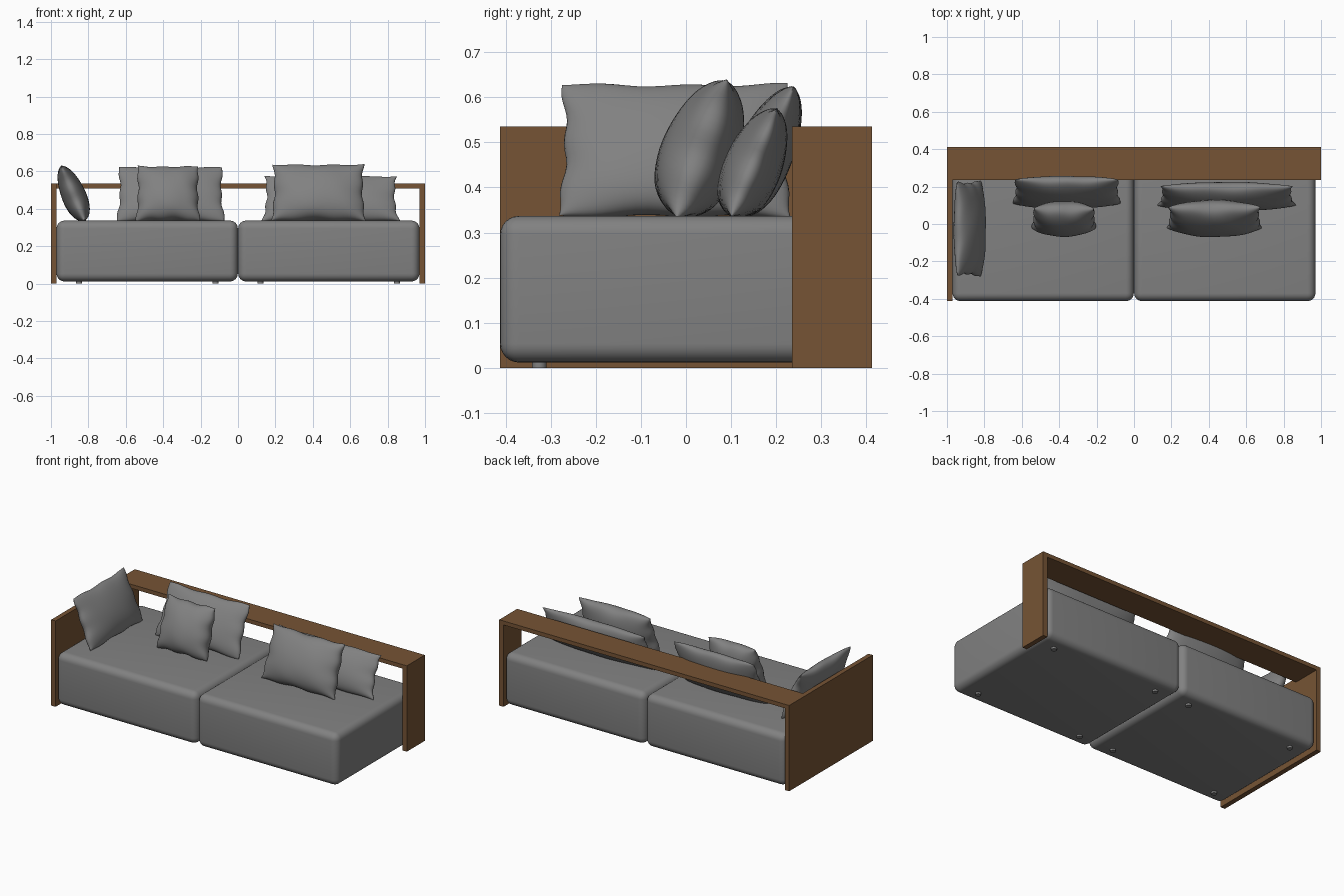
import bpy, bmesh, math
from mathutils import Matrix, Vector

if "Cube" in bpy.data.objects:
    bpy.data.objects.remove(bpy.data.objects["Cube"])


def material(name, rgb):
    m = bpy.data.materials.new(name)
    m.diffuse_color = (*rgb, 1)
    m.use_nodes = True
    m.node_tree.nodes["Principled BSDF"].inputs["Base Color"].default_value = m.diffuse_color
    return m


fabric = material("grey fabric", (0.22, 0.22, 0.22))
wood = material("brown wood", (0.18, 0.088, 0.035))


def add(bm, name, mat, smooth=None):
    bmesh.ops.recalc_face_normals(bm, faces=bm.faces)
    me = bpy.data.meshes.new(name)
    bm.to_mesh(me)
    bm.free()
    me.materials.append(mat)
    ob = bpy.data.objects.new(name, me)
    bpy.context.collection.objects.link(ob)
    if smooth:
        bpy.ops.object.select_all(action='DESELECT')
        ob.select_set(True)
        bpy.context.view_layer.objects.active = ob
        bpy.ops.object.shade_smooth_by_angle(angle=math.radians(smooth))
    return ob


def box(name, lo, hi, mat, radius=0):
    lo, hi = Vector(lo), Vector(hi)
    bm = bmesh.new()
    bmesh.ops.create_cube(bm, size=1, matrix=Matrix.Translation((lo + hi) / 2)
                          @ Matrix.Diagonal((*(hi - lo), 1)))
    if radius:
        bmesh.ops.bevel(bm, geom=bm.edges[:], offset=radius, segments=6,
                        profile=0.5, affect='EDGES')
    return add(bm, name, mat, 40 if radius else None)


def pillow(name, pos, width, height, thick, lean, yaw=0, phase=0.0):
    """Pinched cushion standing on its lower edge and leaning backwards."""
    bm = bmesh.new()
    place = (Matrix.Translation(pos) @ Matrix.Rotation(math.radians(yaw), 4, 'Z')
             @ Matrix.Rotation(-math.radians(lean), 4, 'X'))
    for side in (-1, 1):
        new = bmesh.ops.create_grid(bm, x_segments=28, y_segments=28, size=1)['verts']
        for vert in new:
            u, v = (math.sin(c * math.pi / 2) for c in vert.co[:2])
            a, b = max(0, 1 - u * u), max(0, 1 - v * v)
            puff = (a * b) ** 0.45 * (1 - 0.15 * v)
            # soft creases, strongest towards the rim
            crease = 1 + 0.05 * math.sin(7 * u + 3 * v + phase) * (1 - a * b)
            x = width / 2 * u * (1 - 0.05 * b) * (1 - 0.02 * v)
            x += 0.004 * u * math.sin(9 * v + phase) * (1 - a)
            z = height / 2 * (1 + v * (1 - 0.04 * a))
            z += 0.003 * v * math.sin(8 * u + phase) * (1 - b)
            vert.co = place @ Vector((x, side * thick / 2 * puff * crease, z))
    bmesh.ops.remove_doubles(bm, verts=bm.verts[:], dist=0.0003)
    return add(bm, name, fabric, 70)


# Wooden frame: full left arm, short right arm, plank along the back
box("left_arm_panel", (-1, -0.412, 0), (-0.97, 0.412, 0.535), wood)
box("right_arm_panel", (0.97, 0.235, 0), (1, 0.412, 0.51), wood)
box("back_shelf", (-0.97, 0.235, 0.51), (1, 0.412, 0.535), wood)

# Two seat blocks and their feet
for side, label in ((-1, "left"), (1, "right")):
    x0, x1 = sorted((side * 0.001, side * 0.97))
    box(label + "_seat", (x0, -0.412, 0.012), (x1, 0.412, 0.337), fabric, 0.042)
    for x in (0.12, 0.85):
        for y in (-0.325, 0.325):
            bm = bmesh.new()
            bmesh.ops.create_cone(bm, cap_ends=True, segments=20, radius1=0.016,
                                  radius2=0.016, depth=0.02,
                                  matrix=Matrix.Translation((side * x, y, 0.01)))
            add(bm, label + "_foot", fabric, 40)

# Loose cushions
Z = 0.335
pillow("arm_cushion", (-0.82, -0.025, Z), 0.51, 0.32, 0.13, 23, yaw=90, phase=0.5)
pillow("left_back_cushion", (-0.36, 0.11, Z), 0.57, 0.315, 0.13, 24, phase=1.7)
pillow("left_front_cushion", (-0.375, -0.018, Z), 0.335, 0.31, 0.17, 19, phase=2.9)
pillow("right_back_cushion", (0.495, 0.10, Z), 0.72, 0.26, 0.13, 23, phase=4.1)
pillow("right_front_cushion", (0.43, -0.02, Z), 0.495, 0.322, 0.175, 20, phase=5.3)
